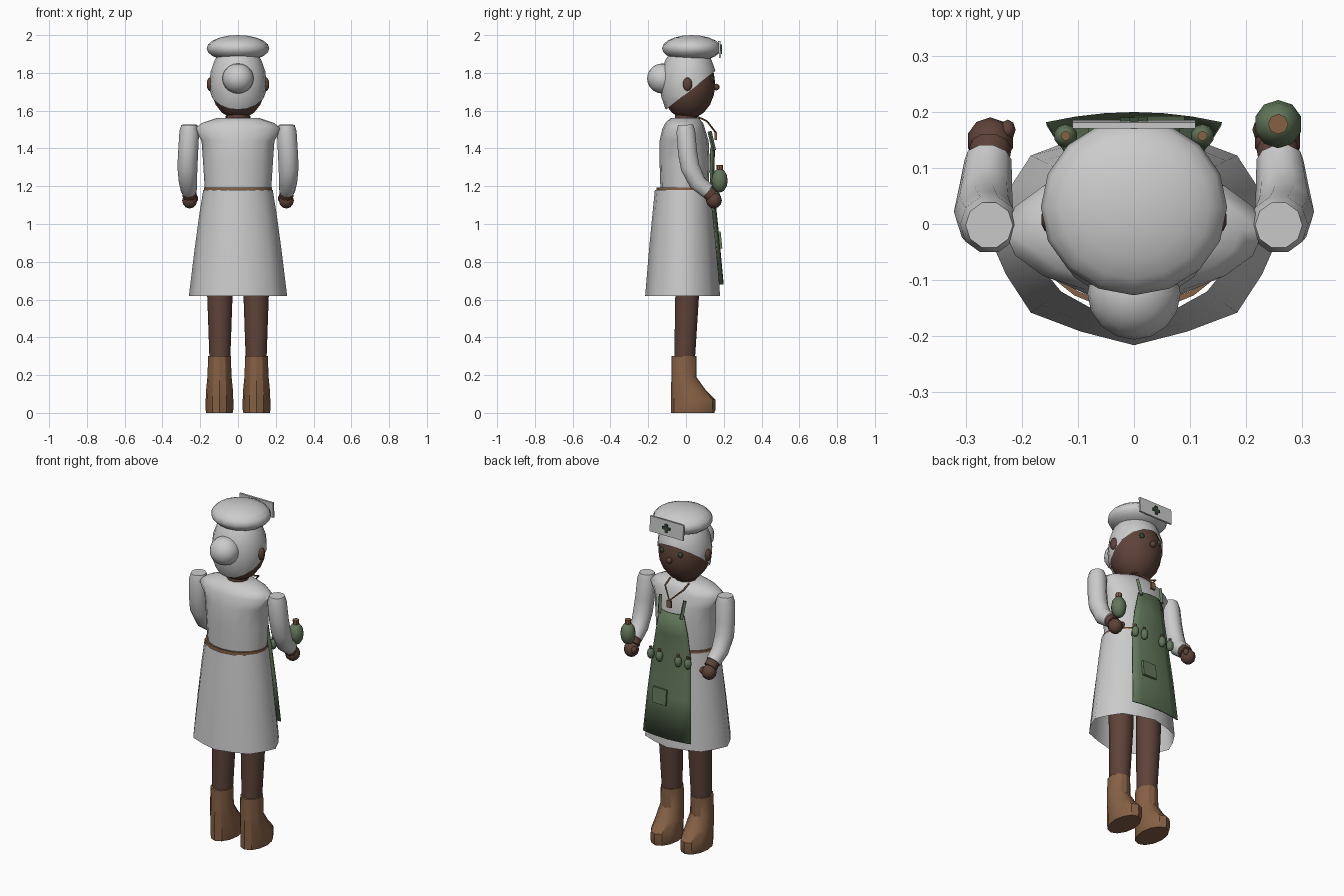
import bpy, bmesh, math
from mathutils import Vector, Matrix

if "Cube" in bpy.data.objects:
    bpy.data.objects.remove(bpy.data.objects["Cube"])


def mat(name, rgb):
    m = bpy.data.materials.new(name)
    m.diffuse_color = (*rgb, 1)
    m.use_nodes = True
    m.node_tree.nodes["Principled BSDF"].inputs["Base Color"].default_value = m.diffuse_color
    return m


SKIN = mat("dark_brown", (0.11, 0.055, 0.04))
LEATHER = mat("leather", (0.24, 0.12, 0.06))
GREEN = mat("green", (0.12, 0.18, 0.10))
DARK = mat("dark_green", (0.04, 0.07, 0.04))


def finish(name, bm, m=None, angle=40):
    bmesh.ops.recalc_face_normals(bm, faces=bm.faces[:])
    me = bpy.data.meshes.new(name)
    bm.to_mesh(me)
    bm.free()
    ob = bpy.data.objects.new(name, me)
    bpy.context.collection.objects.link(ob)
    if m:
        me.materials.append(m)
    bpy.ops.object.select_all(action='DESELECT')
    ob.select_set(True)
    bpy.context.view_layer.objects.active = ob
    bpy.ops.object.shade_smooth_by_angle(angle=math.radians(angle))
    return ob


def skin_rings(name, rings, m=None, caps=True, angle=40):
    bm = bmesh.new()
    vs = [[bm.verts.new(p) for p in r] for r in rings]
    n = len(vs[0])
    for a, b in zip(vs, vs[1:]):
        for i in range(n):
            j = (i + 1) % n
            bm.faces.new((a[i], a[j], b[j], b[i]))
    if caps:
        bm.faces.new(vs[0][::-1])
        bm.faces.new(vs[-1])
    return finish(name, bm, m, angle)


def loft(name, prof, m=None, n=16, x=0, caps=True, fold=0, angle=40):
    """Level rings from (z, half width, back y, front y)."""
    rings = []
    for k, (z, rx, y0, y1) in enumerate(prof):
        r = []
        for i in range(n):
            t = 2 * math.pi * i / n
            f = 1 - (fold * (i % 2) * k / (len(prof) - 1))
            r.append((x + rx * f * math.cos(t),
                      (y0 + y1) / 2 + (y1 - y0) / 2 * f * math.sin(t), z))
        rings.append(r)
    return skin_rings(name, rings, m, caps, angle)


def tube(name, path, m=None, n=10):
    """Round tube through (x, y, z, radius) points."""
    pts = [Vector(p[:3]) for p in path]
    rings = []
    for i, p in enumerate(pts):
        d = (pts[min(i + 1, len(pts) - 1)] - pts[max(i - 1, 0)]).normalized()
        u = d.cross(Vector((0, 1, 0.01))).normalized()
        v = d.cross(u)
        rings.append([p + path[i][3] * (u * math.cos(t) + v * math.sin(t))
                      for t in (2 * math.pi * k / n for k in range(n))])
    return skin_rings(name, rings, m)


def ball(name, c, r, m=None, seg=16, cut=None):
    bm = bmesh.new()
    bmesh.ops.create_uvsphere(bm, u_segments=seg, v_segments=max(6, seg * 5 // 8), radius=1,
                              matrix=Matrix.Translation(c) @ Matrix.Diagonal((*r, 1)))
    if cut:
        bmesh.ops.bisect_plane(bm, geom=bm.verts[:] + bm.edges[:] + bm.faces[:],
                               plane_co=cut[0], plane_no=cut[1], clear_outer=True)
    return finish(name, bm, m, 60)


def box(name, c, s, m=None, tilt=0):
    bm = bmesh.new()
    bmesh.ops.create_cube(bm, size=1, matrix=Matrix.Translation(c)
                          @ Matrix.Rotation(tilt, 4, 'X') @ Matrix.Diagonal((*s, 1)))
    return finish(name, bm, m)


def vial(name, c, r, h):
    x, y, z = c
    ball(name, c, (r, r, h), GREEN, 10)
    loft(name + "_cork", [(z + h * 0.8, r * .38, y - r * .38, y + r * .38),
                          (z + h * 1.3, r * .42, y - r * .42, y + r * .42)], LEATHER, 8, x)


# Legs, boots, arms, hands, face sides
for s, side in ((-1, "left"), (1, "right")):
    loft(side + "_boot", [(0, .07, -.08, .15), (.02, .074, -.08, .157), (.07, .073, -.08, .155),
                          (.12, .071, -.08, .105), (.19, .064, -.077, .055),
                          (.3, .06, -.077, .056)], LEATHER, 12, s * .098, angle=30)
    loft(side + "_leg", [(.28, .055, -.065, .05), (.62, .067, -.06, .072),
                         (.85, .07, -.06, .075)], SKIN, 10, s * .096)
    tube(side + "_sleeve", [(s * .258, -.002, 1.525, .042), (s * .258, -.001, 1.49, .052),
                            (s * .264, .008, 1.38, .053), (s * .268, .022, 1.30, .053),
                            (s * .265, .06, 1.22, .048), (s * .26, .115, 1.175, .042)])
    tube(side + "_wrist", [(s * .26, .10, 1.185, .036), (s * .256, .135, 1.15, .038)], SKIN)
    ball(side + "_hand", (s * .256, .148, 1.125), (.042, .042, .043), SKIN, 10)
    ball(side + "_thumb", (s * .225, .168, 1.135), (.014, .018, .02), SKIN, 8)
    ball(side + "_ear", (s * .15, .008, 1.74), (.016, .025, .036), SKIN, 10)
    ball(side + "_eye", (s * .06, .139, 1.765), (.016, .01, .016), DARK, 8)
    tube(side + "_strap", [(s * .072, .148, 1.39, .011), (s * .08, .125, 1.49, .011)], GREEN, 4)
    for k, x in enumerate((.062, .122)):
        vial(f"{side}_belt_vial_{k}", (s * x, .168 - x * .09, 1.14), .021, .032)

# Dress: bodice, belt, open skirt
loft("bodice", [(1.17, .175, -.135, .12), (1.33, .185, -.14, .125), (1.44, .193, -.14, .12),
                (1.505, .23, -.125, .10), (1.535, .19, -.11, .09), (1.562, .11, -.08, .068)],
     angle=60)
loft("belt", [(1.165, .181, -.155, .135), (1.193, .181, -.155, .135),
              (1.193, .172, -.145, .125), (1.165, .172, -.145, .125)], LEATHER, 20, caps=False)
loft("skirt", [(1.18, .184, -.165, .14), (1.05, .205, -.178, .151), (.85, .232, -.197, .166),
               (.62, .26, -.216, .18)], n=16, caps=False, fold=.05, angle=60)

# Head, hair, bun, cap
tube("neck", [(0, 0, 1.5, .06), (0, 0, 1.62, .06)], SKIN)
ball("head", (0, .01, 1.74), (.146, .145, .185), SKIN)
ball("nose", (0, .16, 1.725), (.018, .018, .018), SKIN, 8)
ball("hair", (0, .013, 1.74), (.152, .151, .22), cut=((0, -.1, 1.61), (0, .2, -.255)))
ball("hair_bun", (0, -.124, 1.77), (.083, .082, .08))
ball("cap", (0, .03, 1.93), (.166, .157, .07))
box("cap_panel", (0, .178, 1.925), (.22, .011, .09), tilt=.05)
box("cap_cross_bar", (0, .186, 1.925), (.05, .008, .016), DARK)
box("cap_cross_post", (0, .186, 1.925), (.016, .008, .05), DARK)

# Necklace
tube("necklace_cord", [(-.062, .06, 1.568, .005), (-.06, .11, 1.545, .005), (0, .157, 1.485, .005),
                       (.06, .11, 1.545, .005), (.062, .06, 1.568, .005)], LEATHER, 5)
box("necklace_pendant", (0, .157, 1.465), (.03, .012, .04), LEATHER)

# Apron: curved panel with pocket
bm = bmesh.new()
rows = []
for z, hw, y in ((1.41, .078, .15), (1.28, .105, .147), (1.15, .125, .15), (.92, .142, .174), (.68, .156, .196)):
    rows.append([bm.verts.new((hw * t / 3, y - .018 * (t / 3) ** 2, z)) for t in range(-3, 4)])
for a, b in zip(rows, rows[1:]):
    for i in range(6):
        bm.faces.new((a[i], a[i + 1], b[i + 1], b[i]))
apron = finish("apron", bm, GREEN)
mod = apron.modifiers.new("thickness", 'SOLIDIFY')
mod.thickness = .007
mod.offset = 0
box("apron_pocket", (.045, .181, .915), (.09, .014, .09), GREEN, tilt=.1)

# Vial in the hand
vial("held_vial", (.257, .178, 1.23), .043, .064)
